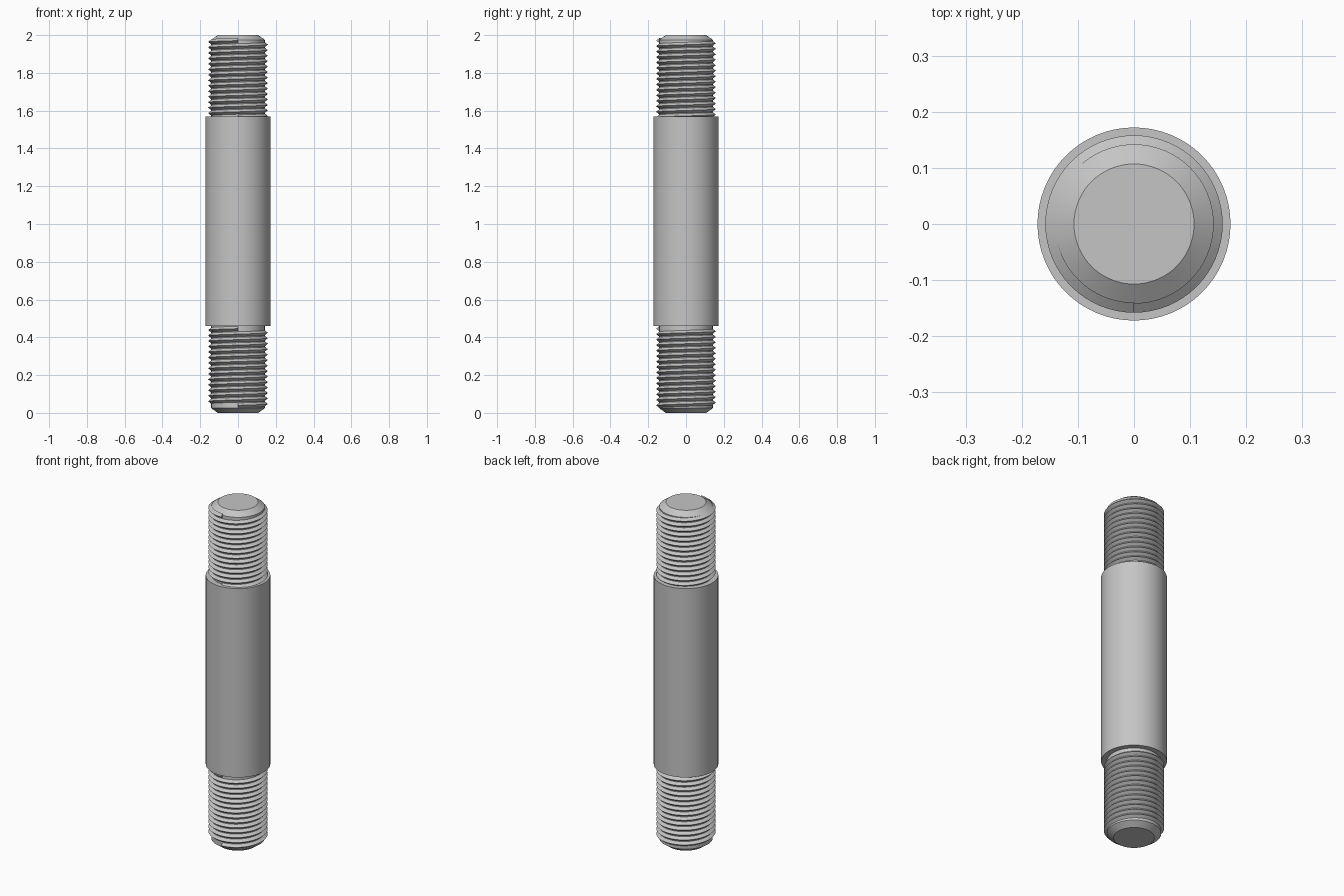
import bpy
import bmesh
from math import cos, sin, pi, radians

cube = bpy.data.objects.get("Cube")
if cube:
    bpy.data.objects.remove(cube, do_unlink=True)

SEGMENTS = 64
ROOT, CREST, BODY, TIP = 0.142, 0.158, 0.172, 0.107
PITCH = 0.029

steel = bpy.data.materials.new("grey_steel")
steel.use_nodes = True
steel.diffuse_color = (0.56, 0.56, 0.56, 1)
steel.node_tree.nodes["Principled BSDF"].inputs["Base Color"].default_value = steel.diffuse_color


def finish(bm, name, angle):
    """Turn a bmesh into a shaded steel object."""
    bmesh.ops.recalc_face_normals(bm, faces=bm.faces)
    mesh = bpy.data.meshes.new(name)
    bm.to_mesh(mesh)
    bm.free()
    mesh.materials.append(steel)
    obj = bpy.data.objects.new(name, mesh)
    bpy.context.collection.objects.link(obj)
    bpy.ops.object.select_all(action='DESELECT')
    bpy.context.view_layer.objects.active = obj
    obj.select_set(True)
    bpy.ops.object.shade_smooth_by_angle(angle=radians(angle))


def ring(bm, radius, z):
    return [bm.verts.new((radius * cos(2 * pi * i / SEGMENTS),
                          radius * sin(2 * pi * i / SEGMENTS), z))
            for i in range(SEGMENTS)]


def lathe(name, profile):
    """Closed solid of revolution from (radius, z) pairs."""
    bm = bmesh.new()
    rings = [ring(bm, r, z) for r, z in profile]
    for low, high in zip(rings, rings[1:]):
        for i in range(SEGMENTS):
            j = (i + 1) % SEGMENTS
            bm.faces.new((low[i], low[j], high[j], high[i]))
    bm.faces.new(rings[0])
    bm.faces.new(rings[-1])
    finish(bm, name, 25)


def thread(name, bottom, turns):
    """Right-handed V ridge wound round the core, starting and ending at the front."""
    bm = bmesh.new()
    inner, half = ROOT - 0.002, PITCH * 0.49
    section = ((inner, -half), (CREST, 0), (inner, half))
    rows = []
    for i in range(turns * SEGMENTS + 1):
        a = 2 * pi * i / SEGMENTS - pi / 2
        z = bottom + PITCH * i / SEGMENTS
        rows.append([bm.verts.new((r * cos(a), r * sin(a), z + dz)) for r, dz in section])
    for p, q in zip(rows, rows[1:]):
        for k in range(3):
            m = (k + 1) % 3
            bm.faces.new((p[k], p[m], q[m], q[k]))
    bm.faces.new(rows[0])
    bm.faces.new(rows[-1])
    finish(bm, name, 40)


# One turned bar: chamfered ends, threaded cores and the wide plain shank
lathe("stud_bar", [(TIP, 0), (ROOT, 0.025), (ROOT, 0.46), (BODY, 0.46),
                   (BODY, 1.57), (ROOT, 1.57), (ROOT, 1.975), (TIP, 2)])

# Threads at both ends
thread("lower_thread", 0.04, 14)
thread("upper_thread", 1.565, 14)
